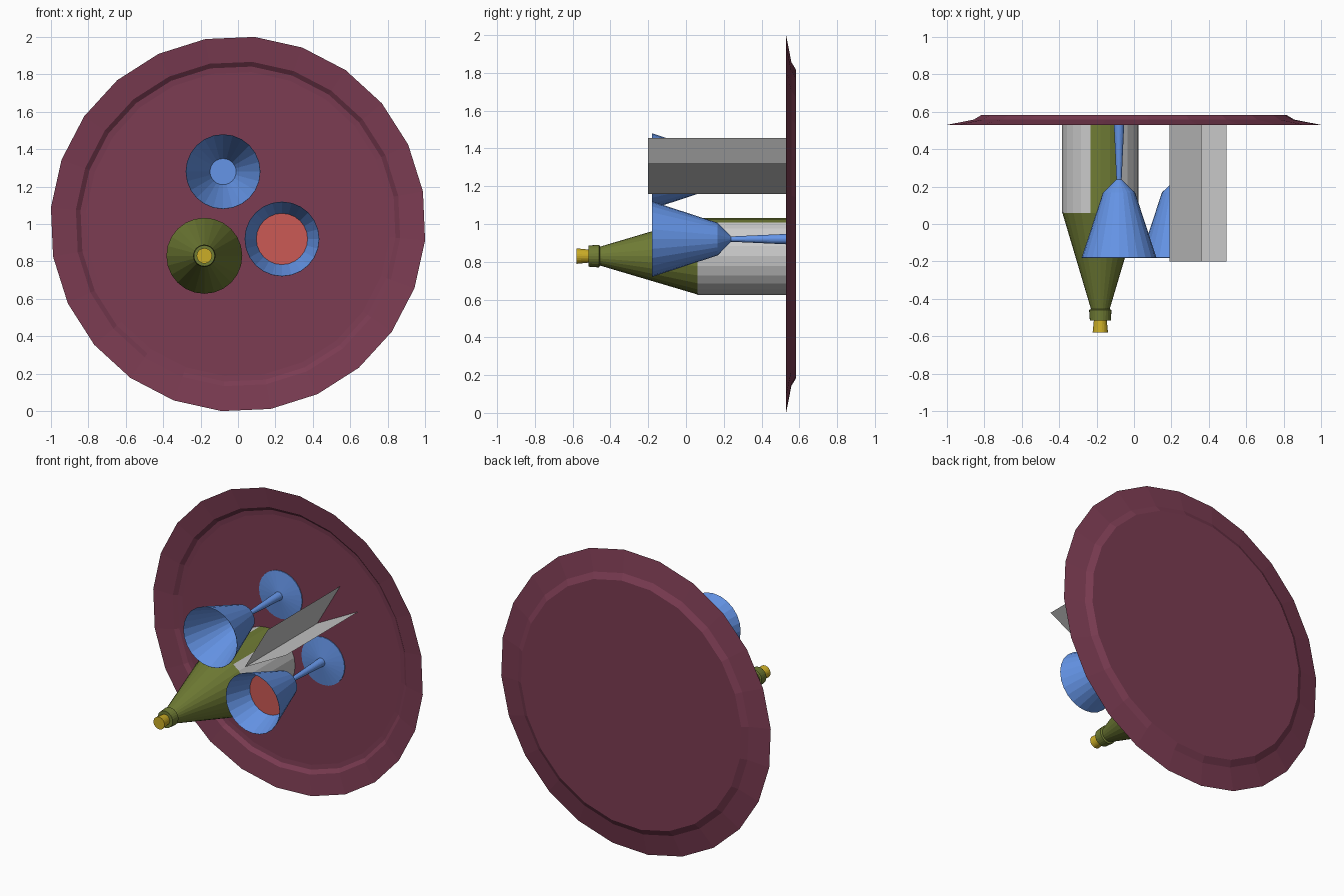
import bpy, bmesh
from math import cos, sin, radians

if "Cube" in bpy.data.objects:
    bpy.data.objects.remove(bpy.data.objects["Cube"])


def material(name, rgb):
    m = bpy.data.materials.new(name)
    m.diffuse_color = (*rgb, 1)
    m.use_nodes = True
    m.node_tree.nodes["Principled BSDF"].inputs["Base Color"].default_value = m.diffuse_color
    return m


PLUM = material("plum", (0.2, 0.045, 0.085))
BLUE = material("blue", (0.13, 0.30, 0.80))
OLIVE = material("olive", (0.16, 0.20, 0.035))
GOLD = material("gold", (0.60, 0.42, 0.02))
RED = material("red", (0.60, 0.10, 0.09))


def finish(name, bm, mat):
    bmesh.ops.remove_doubles(bm, verts=bm.verts, dist=1e-5)
    bmesh.ops.recalc_face_normals(bm, faces=bm.faces)
    me = bpy.data.meshes.new(name)
    bm.to_mesh(me)
    bm.free()
    if mat:
        me.materials.append(mat)
    ob = bpy.data.objects.new(name, me)
    bpy.context.collection.objects.link(ob)
    return ob


def lathe(name, profile, x, z, mat=None, start=0, steps=24):
    """Turn (radius, y) points round an axis parallel to y, 15 degrees a step."""
    bm = bmesh.new()
    rings = []
    for i in range(steps + 1):
        a = radians(start + 15 * (i % 24))
        rings.append([bm.verts.new((x + r * cos(a), y, z + r * sin(a))) for r, y in profile])
    for a, b in zip(rings, rings[1:]):
        for k in range(len(profile) - 1):
            quad = [a[k], a[k + 1], b[k + 1], b[k]]
            if profile[k][0] == 0:
                quad = quad[1:3] + quad[:1]
            elif profile[k + 1][0] == 0:
                quad = [a[k], a[k + 1], b[k]]
            bm.faces.new(quad)
    return finish(name, bm, mat)


# Round tray standing on edge, with a raised rim and recessed middle
lathe("tray", [(0, 0.570), (0.815, 0.570), (0.845, 0.567), (0.87, 0.547), (1.004, 0.53),
               (0.86, 0.558), (0.82, 0.582), (0, 0.582)], 0, 1, PLUM, start=10)

# Bottle, its wrapped label (open on the upper side) and stopper
BX, BZ = -0.18, 0.83
lathe("bottle", [(0, 0.57), (0.203, 0.57), (0.203, 0.06), (0.05, -0.455), (0.06, -0.46),
                 (0.056, -0.515), (0, -0.515)], BX, BZ, OLIVE)
lathe("bottle_label", [(0.205, 0.57), (0.205, 0.06)], BX, BZ, start=105, steps=21)
lathe("bottle_stopper", [(0, -0.51), (0.034, -0.51), (0.041, -0.58), (0, -0.58)], BX, BZ, GOLD)

# Two wine glasses: outer bowl, stem, foot, inner bowl
GLASS = [(0, 0.165), (0.07, 0.165), (0.199, -0.181), (0.2, -0.18), (0.086, 0.168),
         (0.014, 0.238), (0.028, 0.545), (0.16, 0.565), (0.16, 0.57), (0, 0.57)]
for name, gx, gz in (("empty_glass", -0.08, 1.28), ("full_glass", 0.235, 0.92)):
    lathe(name, GLASS, gx, gz, BLUE)
lathe("wine", [(0, -0.015), (0.143, -0.015), (0.07, 0.163), (0, 0.163)], 0.235, 0.92, RED)

# Folded menu card
bm = bmesh.new()
fold, left, right = [[bm.verts.new((x, y, z)) for y in (-0.2, 0.57)]
                     for x, z in ((0.19, 1.16), (0.36, 1.455), (0.495, 1.32))]
for leaf in (left, right):
    bm.faces.new((fold[0], fold[1], leaf[1], leaf[0]))
finish("menu_card", bm, None)
